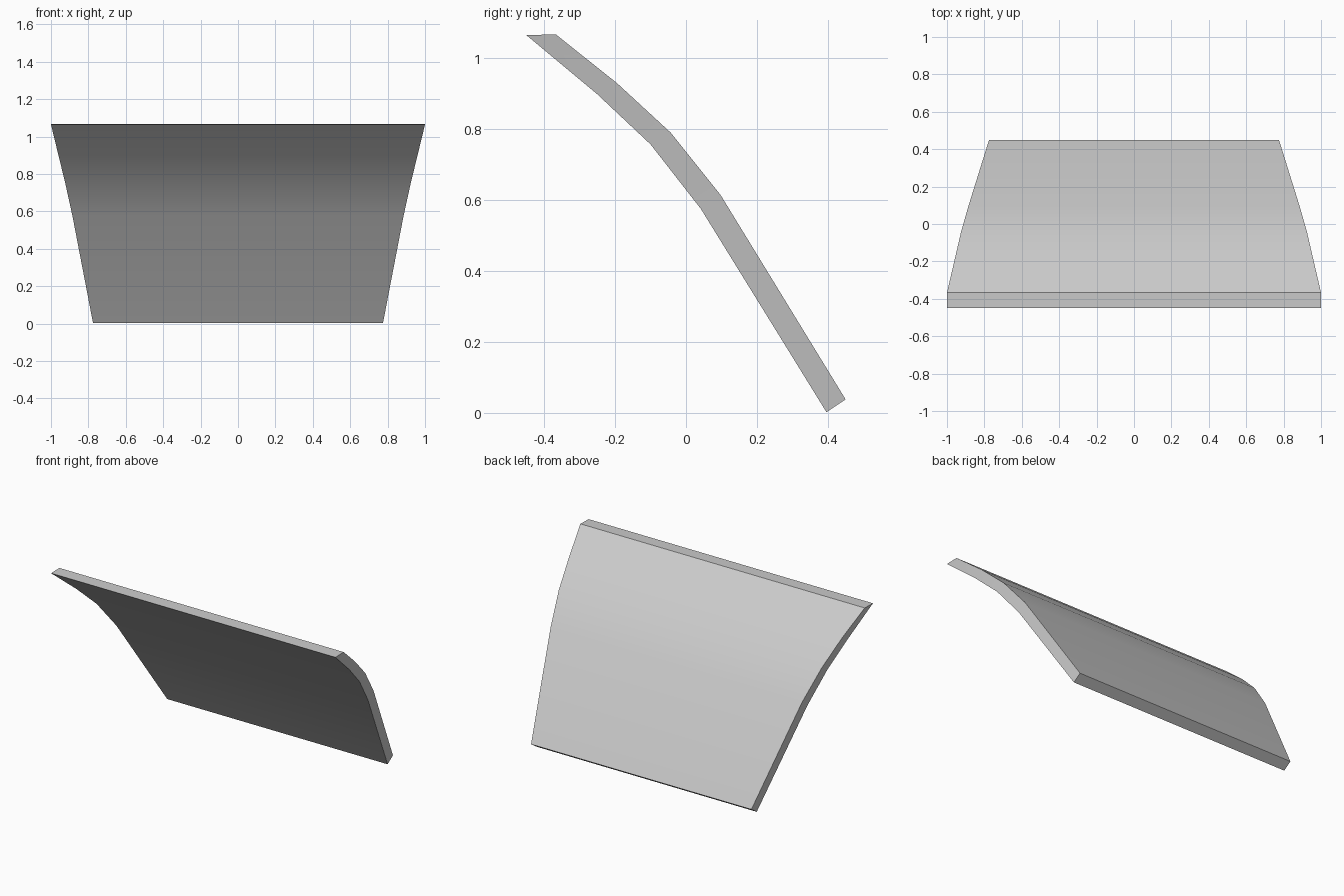
import bpy, bmesh, math

if "Cube" in bpy.data.objects:
    bpy.data.objects.remove(bpy.data.objects["Cube"])

# Stations down the panel: half width, inner (y, z), outer (y, z)
stations = [
    (1.000, (-0.450, 1.065), (-0.367, 1.067)),
    (0.960, (-0.252, 0.900), (-0.195, 0.930)),
    (0.925, (-0.100, 0.757), (-0.043, 0.790)),
    (0.885, (0.042, 0.575), (0.097, 0.615)),
    (0.775, (0.396, 0.002), (0.450, 0.038)),
]

# Curved, tapering panel: one four-cornered ring per station
bm = bmesh.new()
rings = []
for w, (yi, zi), (yo, zo) in stations:
    corners = [(-w, yi, zi), (w, yi, zi), (w, yo, zo), (-w, yo, zo)]
    rings.append([bm.verts.new(c) for c in corners])
for a, b in zip(rings, rings[1:]):
    for i in range(4):
        j = (i + 1) % 4
        bm.faces.new((a[i], a[j], b[j], b[i]))

# Top and bottom rims
bm.faces.new(rings[0])
bm.faces.new(rings[-1])
bmesh.ops.recalc_face_normals(bm, faces=bm.faces)

mesh = bpy.data.meshes.new("curved_panel")
bm.to_mesh(mesh)
bm.free()
panel = bpy.data.objects.new("curved_panel", mesh)
bpy.context.collection.objects.link(panel)

# Smooth along the bend, sharp at the rims
bpy.context.view_layer.objects.active = panel
panel.select_set(True)
bpy.ops.object.shade_smooth_by_angle(angle=math.radians(30))
